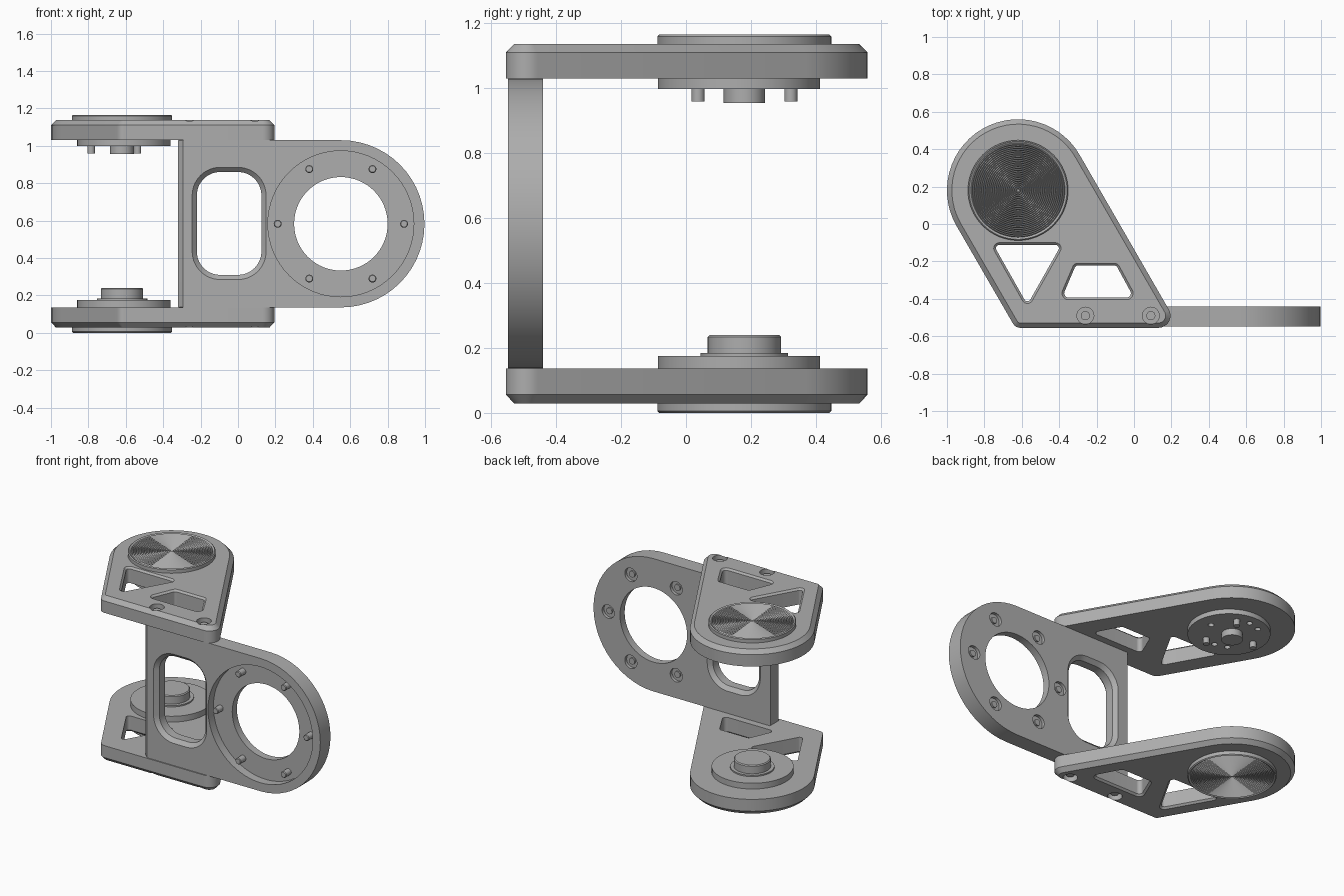
import bpy, bmesh, math
from math import pi, cos, sin, acos, atan2

if "Cube" in bpy.data.objects:
    bpy.data.objects.remove(bpy.data.objects["Cube"])

MID = 0.583                  # height of the mirror plane between the two arms
PIVOT = (-0.62, 0.18)        # arm pivot axis
RING = (0.55, MID)           # centre of the mounting ring

grey = bpy.data.materials.new("satin_grey")
grey.use_nodes = True
grey.diffuse_color = (0.42, 0.42, 0.42, 1)
grey.node_tree.nodes["Principled BSDF"].inputs["Base Color"].default_value = grey.diffuse_color


def outline(circles, grow, steps=14):
    """Rounded outline wrapped around circles given counter-clockwise."""
    if len(circles) == 1:
        x, y, r = circles[0]
        return [(x + (r + grow) * cos(a * pi / 32), y + (r + grow) * sin(a * pi / 32)) for a in range(64)]
    n = len(circles)
    normals = []
    for i, (x, y, r) in enumerate(circles):
        x2, y2, r2 = circles[(i + 1) % n]
        dx, dy = x2 - x, y2 - y
        normals.append(atan2(dy, dx) - acos((r - r2) / math.hypot(dx, dy)))
    pts = []
    for i, (x, y, r) in enumerate(circles):
        start = normals[i - 1]
        sweep = (normals[i] - start) % (2 * pi)
        count = steps * 2 if r > 0.2 else steps
        for k in range(count + 1):
            a = start + sweep * k / count
            pts.append((x + (r + grow) * cos(a), y + (r + grow) * sin(a)))
    return pts


def horizontal(side):
    return lambda u, v, w: (u, v, MID + side * w)


def upright(u, v, w):
    return (u, -w, v)


def loft(name, circles, layers, place):
    """Stack of outlines; each layer is (outline growth, distance)."""
    bm = bmesh.new()
    rings = [[bm.verts.new(place(u, v, w)) for u, v in outline(circles, g)] for g, w in layers]
    for a, b in zip(rings, rings[1:]):
        for i in range(len(a)):
            j = (i + 1) % len(a)
            bm.faces.new((a[i], a[j], b[j], b[i]))
    bm.faces.new(rings[0][::-1])
    bm.faces.new(rings[-1])
    bmesh.ops.recalc_face_normals(bm, faces=bm.faces)
    mesh = bpy.data.meshes.new(name)
    bm.to_mesh(mesh)
    bm.free()
    mesh.materials.append(grey)
    obj = bpy.data.objects.new(name, mesh)
    bpy.context.collection.objects.link(obj)
    return obj


def select(obj):
    bpy.ops.object.select_all(action='DESELECT')
    obj.select_set(True)
    bpy.context.view_layer.objects.active = obj


def cut(obj, cutters):
    select(obj)
    for c in cutters:
        mod = obj.modifiers.new("cut", 'BOOLEAN')
        mod.operation = 'DIFFERENCE'
        mod.solver = 'EXACT'
        mod.object = c
        bpy.ops.object.modifier_apply(modifier=mod.name)
        bpy.data.objects.remove(c)


def disc(name, centre, r, w0, w1, place, chamfer=0.0):
    layers = [(0, w0), (0, w1 - chamfer)]
    if chamfer:
        layers.append((-chamfer, w1))
    return loft(name, [(*centre, r)], layers, place)


parts = []

# Two arms with windows, counterbored screws and ribbed pivot caps
arm_shape = [(*PIVOT, 0.38), (-0.608, -0.51, 0.045), (0.13, -0.49, 0.065)]
triangle = [(-0.72, -0.13, 0.03), (-0.57, -0.395, 0.03), (-0.42, -0.13, 0.03)]
trapezoid = [(-0.30, -0.24, 0.03), (-0.35, -0.37, 0.035), (-0.04, -0.37, 0.035), (-0.105, -0.24, 0.03)]
for label, side in (("upper", 1), ("lower", -1)):
    flat = horizontal(side)
    arm = loft(label + "_arm", arm_shape, [(0, 0.447), (0, 0.527), (-0.026, 0.554)], flat)
    cutters = [loft("window_cutter", s, [(-0.012, 0.4), (-0.012, 0.542), (0, 0.554), (0, 0.6)], flat)
               for s in (triangle, trapezoid)]
    for x in (-0.26, 0.09):
        cutters.append(disc("screw_cutter", (x, -0.49), 0.045, 0.515, 0.6, flat))
        parts.append(disc(label + "_arm_screw", (x, -0.49), 0.024, 0.5, 0.535, flat))
    cut(arm, cutters)
    parts.append(arm)

    # Cap with fine concentric ribs
    ribs = 26
    layers = [(0, 0.55), (0, 0.577), (-0.006, 0.583)]
    for k in range(1, 2 * ribs):
        layers.append((-0.012 - 0.254 * k / (2 * ribs), 0.576 if k % 2 else 0.583))
    parts.append(loft(label + "_pivot_cap", [(*PIVOT, 0.268)], layers, flat))

# Upper hub: drive disc, centre boss, three pins and small holes
up, down = horizontal(1), horizontal(-1)


def around(centre, r, degrees):
    a = math.radians(degrees)
    return (centre[0] + r * cos(a), centre[1] + r * sin(a))


hub = disc("upper_hub_disc", (-0.61, 0.163), 0.25, 0.45, 0.415, up)
cut(hub, [disc("hole_cutter", around(PIVOT, 0.165, d), 0.018, 0.40, 0.435, up)
          for d in (0, 90, 120, 240, 270)])
parts.append(hub)
parts.append(disc("upper_hub_boss", PIVOT, 0.064, 0.43, 0.372, up))
for d in (60, 180, 300):
    parts.append(disc("upper_hub_pin", around(PIVOT, 0.165, d), 0.02, 0.43, 0.376, up))

# Lower hub: stepped bearing
parts.append(disc("lower_hub_disc", (-0.61, 0.163), 0.25, 0.45, 0.408, down))
parts.append(disc("lower_hub_step", PIVOT, 0.135, 0.42, 0.399, down))
parts.append(loft("lower_hub_boss", [(*PIVOT, 0.113)], [(0, 0.41), (0, 0.349), (-0.006, 0.343)], down))

# Upright plate with chamfered free edge
plate = loft("upright_plate", [(*RING, 0.447), (-0.316, MID + 0.443, 0.004), (-0.316, MID - 0.443, 0.004)],
             [(0, 0.44), (0, 0.525), (0, 0.548)], upright)
for v in plate.data.vertices:
    if v.co.x < -0.3 and v.co.y < -0.54:
        v.co.x += 0.025
slot = [(-0.095, 0.735, 0.15), (-0.095, 0.435, 0.15), (0.0, 0.435, 0.15), (0.0, 0.735, 0.15)]
cutters = [
    loft("slot_cutter", slot, [(0, 0.4), (0, 0.44), (-0.025, 0.465), (-0.025, 0.523), (0, 0.548), (0, 0.6)], upright),
    disc("recess_cutter", RING, 0.39, 0.49, 0.6, upright),
    disc("bore_cutter", RING, 0.25, 0.4, 0.6, upright),
]
for d in range(0, 360, 60):
    spot = around(RING, 0.338, d)
    cutters.append(disc("bolt_cutter", spot, 0.045, 0.4, 0.46, upright))
    parts.append(disc("ring_bolt", spot, 0.021, 0.45, 0.545, upright, 0.004))
cut(plate, cutters)
parts.append(plate)

# Smooth round walls, keep crisp edges
for obj in parts:
    select(obj)
    bpy.ops.object.shade_smooth_by_angle(angle=math.radians(25))
